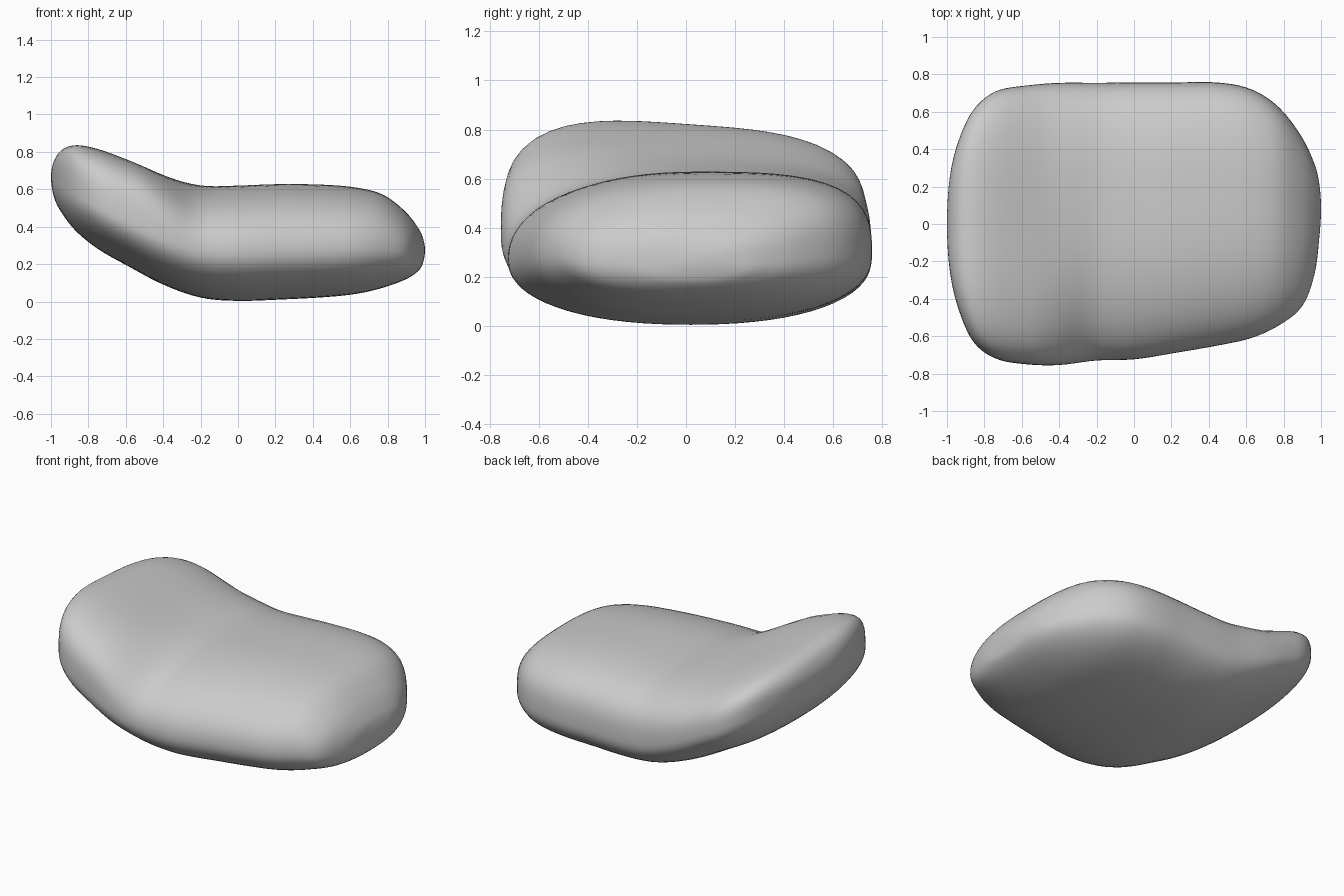
import bpy
import bmesh
import math
from mathutils import Vector

cube = bpy.data.objects.get("Cube")
if cube:
    bpy.data.objects.remove(cube, do_unlink=True)

# Stations along the length: x, back y, front y, underside z, top z
STATIONS = [
    (-1, 0, 0, .67, .67),
    (-.985, .25, -.25, .56, .75),
    (-.94, .44, -.45, .47, .81),
    (-.86, .61, -.63, .37, .83),
    (-.74, .71, -.72, .275, .805),
    (-.58, .74, -.75, .185, .745),
    (-.4, .755, -.755, .09, .675),
    (-.2, .755, -.73, .02, .62),
    (0, .757, -.725, .003, .62),
    (.22, .757, -.69, .01, .628),
    (.45, .757, -.65, .022, .625),
    (.63, .72, -.61, .04, .61),
    (.78, .62, -.54, .075, .57),
    (.9, .46, -.44, .12, .475),
    (.965, .32, -.27, .165, .39),
    (.99, .22, -.08, .21, .335),
    (1, .08, .08, .275, .275),
]
STEPS = 5
RING = 72


def turned(row):
    """Station reflected through the tip, so that the end closes roundly."""
    x, back, front, low, top = row
    return Vector((x, front, back, top, low))


def smooth_stations(rows):
    """Pass a smooth curve through the stations."""
    pts = [turned(rows[1])] + [Vector(r) for r in rows] + [turned(rows[-2])]
    out = []
    for a, b, c, d in zip(pts, pts[1:], pts[2:], pts[3:]):
        for i in range(STEPS):
            t = i / STEPS
            out.append(b + (c - a) * (t / 2)
                       + (a * 2 - b * 5 + c * 4 - d) * (t * t / 2)
                       + (b * 3 - a - c * 3 + d) * (t ** 3 / 2))
    return out[1:]


def ease(x, start, end):
    t = min(max((x - start) / (end - start), 0), 1)
    return t * t * (3 - 2 * t)


def section(row):
    """Rounded cross-section, fuller on top and on the back side."""
    x, back, front, low, top = row
    seat = ease(x, -.55, -.2)
    middle = low + (top - low) * .43
    centre, half = (back + front) / 2, (back - front) / 2
    points = []
    for i in range(RING):
        angle = math.tau * i / RING
        c, s = math.cos(angle), math.sin(angle)
        top_power = 3.3 if c > 0 else 3.5 - 1.3 * seat
        power = top_power if s > 0 else 2.25
        radius = (abs(c) ** power + abs(s) ** power) ** (-1 / power)
        y = centre + half * radius * c
        height = (top - middle) if s > 0 else (middle - low)
        z = middle + height * radius * s
        # The raised end leans down towards the back
        if s > 0:
            z -= (1 - seat) * .07 * (y + .1) * s
        points.append((x, y, z))
    return points


# Body: skin the sections and close both tips
bm = bmesh.new()
rings = [[bm.verts.new(p) for p in section(row)] for row in smooth_stations(STATIONS)]
for a, b in zip(rings, rings[1:]):
    for i in range(RING):
        j = (i + 1) % RING
        bm.faces.new((a[i], a[j], b[j], b[i]))
for ring, row in ((rings[0], STATIONS[0]), (rings[-1], STATIONS[-1])):
    tip = bm.verts.new((row[0], row[1], row[3]))
    for i in range(RING):
        bm.faces.new((ring[i], ring[(i + 1) % RING], tip))
bmesh.ops.recalc_face_normals(bm, faces=bm.faces)
# Relax the section changes a little
for _ in range(3):
    bmesh.ops.smooth_vert(bm, verts=bm.verts, factor=.4,
                          use_axis_x=False, use_axis_y=True, use_axis_z=True)
mesh = bpy.data.meshes.new("stone_body")
bm.to_mesh(mesh)
bm.free()

body = bpy.data.objects.new("stone_body", mesh)
bpy.context.collection.objects.link(body)

# Material
grey = bpy.data.materials.new("light_grey")
grey.use_nodes = True
colour = (.6, .6, .6, 1)
grey.diffuse_color = colour
grey.node_tree.nodes["Principled BSDF"].inputs["Base Color"].default_value = colour
mesh.materials.append(grey)

bpy.ops.object.select_all(action='DESELECT')
body.select_set(True)
bpy.context.view_layer.objects.active = body
bpy.ops.object.shade_smooth_by_angle(angle=math.radians(60))
